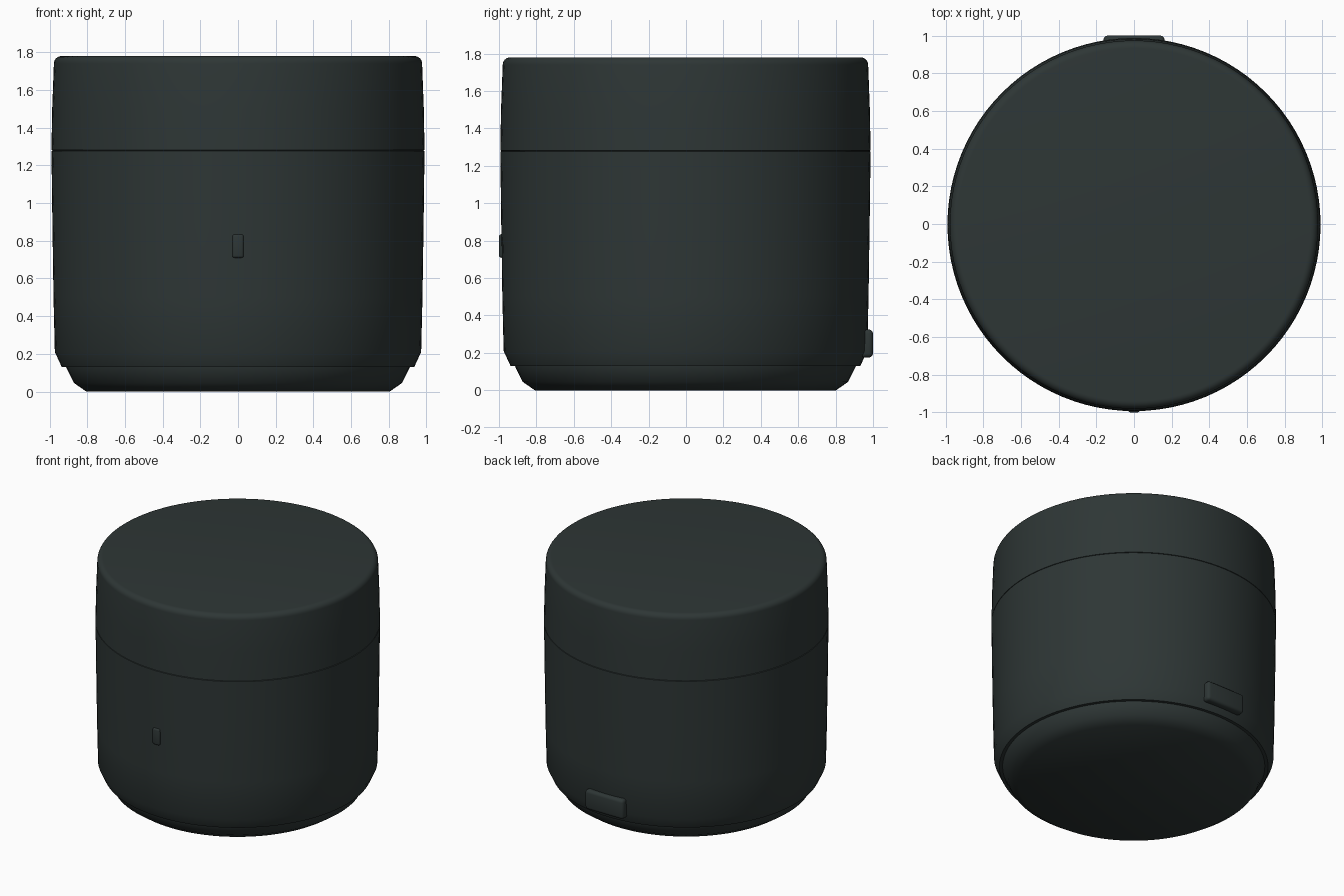
import bpy
import bmesh
import math

cube = bpy.data.objects.get("Cube")
if cube:
    bpy.data.objects.remove(cube, do_unlink=True)

SEGMENTS = 96
CENTRE_Y = -0.003

charcoal = bpy.data.materials.new("charcoal_plastic")
charcoal.use_nodes = True
colour = (0.027, 0.037, 0.036, 1)
charcoal.diffuse_color = colour
charcoal.node_tree.nodes["Principled BSDF"].inputs["Base Color"].default_value = colour


def finish(name, bm, angle):
    """Turn a bmesh into a smooth shaded object."""
    bmesh.ops.recalc_face_normals(bm, faces=bm.faces)
    mesh = bpy.data.meshes.new(name)
    bm.to_mesh(mesh)
    bm.free()
    mesh.materials.append(charcoal)
    obj = bpy.data.objects.new(name, mesh)
    bpy.context.collection.objects.link(obj)
    bpy.ops.object.select_all(action="DESELECT")
    obj.select_set(True)
    bpy.context.view_layer.objects.active = obj
    bpy.ops.object.shade_smooth_by_angle(angle=math.radians(angle))
    return obj


def lathe(name, profile):
    """Spin a (radius, height) profile into a closed round part."""
    bm = bmesh.new()
    rings = []
    for r, z in profile:
        ring = []
        for i in range(SEGMENTS):
            a = math.tau * i / SEGMENTS
            ring.append(bm.verts.new((r * math.cos(a), CENTRE_Y + r * math.sin(a), z)))
        rings.append(ring)
    for low, high in zip(rings, rings[1:]):
        for i in range(SEGMENTS):
            j = (i + 1) % SEGMENTS
            bm.faces.new((low[i], low[j], high[j], high[i]))
    bm.faces.new(rings[0])
    bm.faces.new(rings[-1])
    return finish(name, bm, 40)


def rounded_block(name, centre, size, bevel):
    """Box with softened edges."""
    bm = bmesh.new()
    bmesh.ops.create_cube(bm, size=1)
    bmesh.ops.scale(bm, vec=size, verts=bm.verts)
    bmesh.ops.translate(bm, vec=centre, verts=bm.verts)
    bmesh.ops.bevel(bm, geom=bm.edges[:], offset=bevel, segments=3,
                    profile=0.5, affect="EDGES")
    return finish(name, bm, 50)


# Tapered foot, stepped in from the shell
lathe("base", [(0.805, 0), (0.87, 0.045), (0.912, 0.13), (0.912, 0.14)])

# Main shell with a chamfered lower edge
lathe("body", [(0.935, 0.13), (0.972, 0.21), (0.979, 0.5), (0.985, 0.9),
               (0.99, 1.277), (0.982, 1.279)])

# Lid with a rounded rim, meeting the body at a hairline seam
rim = [(0.937 + 0.04 * math.cos(a), 1.74 + 0.04 * math.sin(a))
       for a in (math.pi / 2 * i / 6 for i in range(7))]
lathe("lid", [(0.982, 1.279), (0.99, 1.282), (0.986, 1.5)] + rim)

# Small front light and rear port cover
rounded_block("front_indicator", (0, -0.975, 0.772), (0.06, 0.05, 0.125), 0.012)
rounded_block("rear_port_cover", (0, 0.965, 0.25), (0.325, 0.07, 0.15), 0.022)
